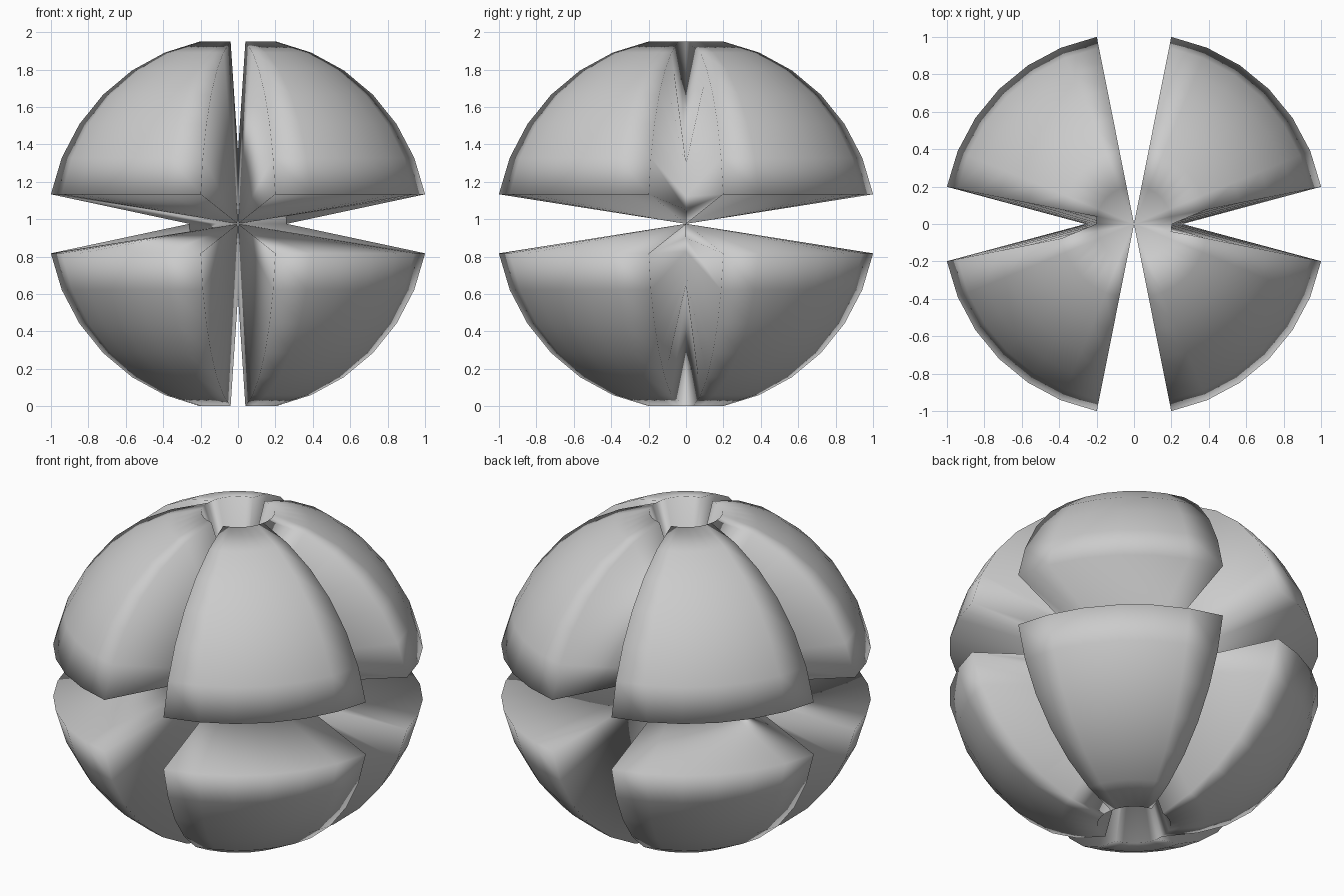
import bpy, bmesh

if "Cube" in bpy.data.objects:
    bpy.data.objects.remove(bpy.data.objects["Cube"])

R, SHIFT, MID = 1.04, 0.045, 0.975
EPS = 1e-3

# sphere whose equator and two meridian loops collapse inward, leaving eight wedges
bm = bmesh.new()
bmesh.ops.create_uvsphere(bm, u_segments=32, v_segments=16, radius=R)
for v in bm.verts:
    x, y, z = v.co
    on_equator = abs(z) < EPS
    on_side = abs(y) < EPS      # meridian running left-right
    on_front = abs(x) < EPS     # meridian running front-back
    cap_bridge = on_side and 0.1 < abs(x) < 0.25
    if cap_bridge:              # small links left standing beside each pole
        v.co.z -= SHIFT if z > 0 else -SHIFT
    elif on_side:               # small inner core
        v.co = (x * 0.25, 0, z * 0.37)
    elif on_equator or on_front:
        v.co = (0, 0, 0)
    else:                       # wedge shells, hemispheres moved together
        v.co.z -= SHIFT if z > 0 else -SHIFT
    v.co.z += MID

# merge the collapsed points at the centre and clean up
bmesh.ops.remove_doubles(bm, verts=bm.verts[:], dist=1e-4)
mesh = bpy.data.meshes.new("split_ball")
bm.to_mesh(mesh)
bm.free()
for p in mesh.polygons:
    p.use_smooth = True
ball = bpy.data.objects.new("split_ball", mesh)
bpy.context.collection.objects.link(ball)
